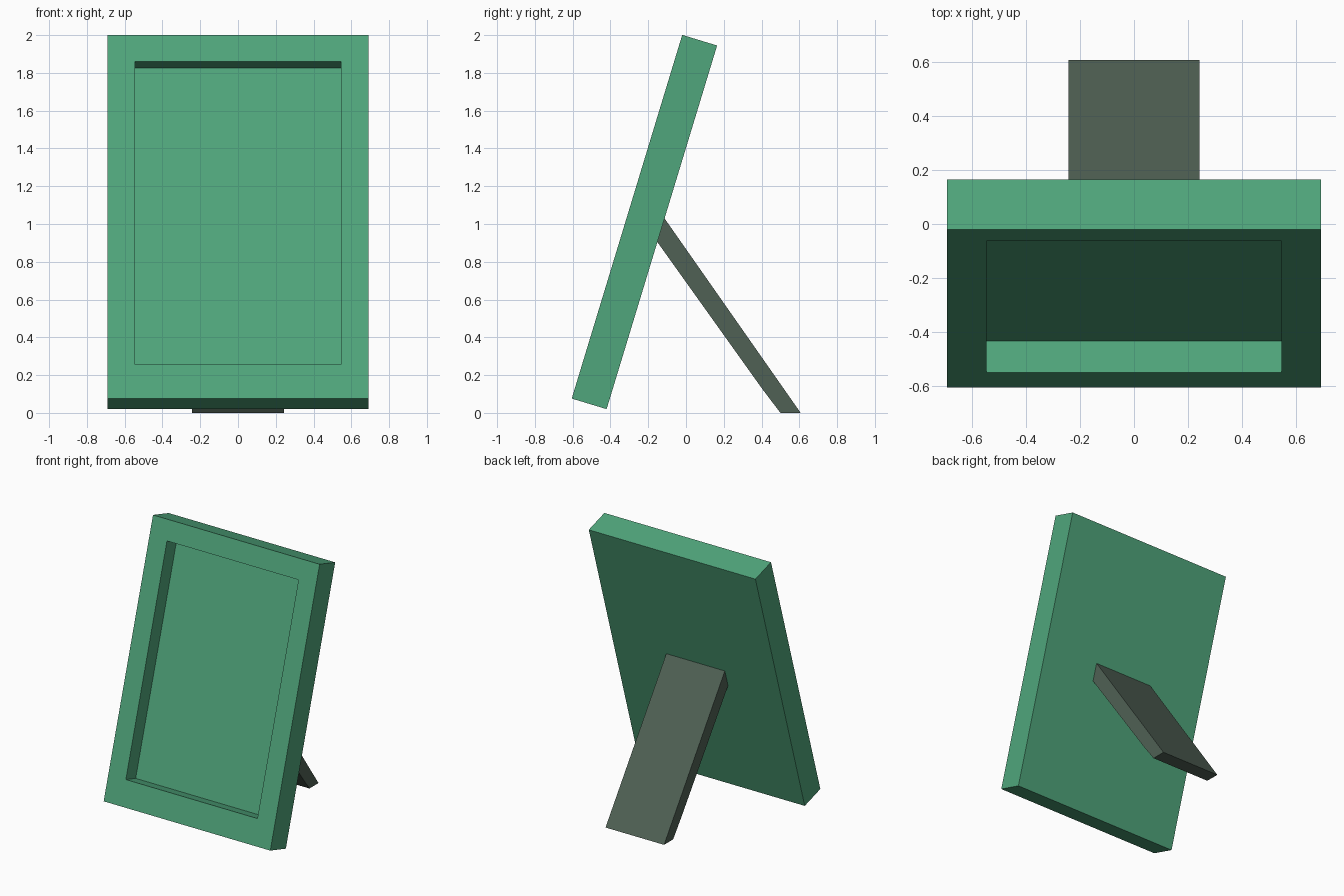
import bpy, bmesh, math
from mathutils import Matrix, Vector

if "Cube" in bpy.data.objects:
    bpy.data.objects.remove(bpy.data.objects["Cube"])


def make_object(name, bm, colour):
    bmesh.ops.recalc_face_normals(bm, faces=bm.faces)
    mesh = bpy.data.meshes.new(name)
    bm.to_mesh(mesh)
    bm.free()
    mat = bpy.data.materials.new(name + "_colour")
    mat.diffuse_color = colour
    mat.use_nodes = True
    mat.node_tree.nodes["Principled BSDF"].inputs["Base Color"].default_value = mat.diffuse_color
    mesh.materials.append(mat)
    obj = bpy.data.objects.new(name, mesh)
    bpy.context.collection.objects.link(obj)
    return obj


# Frame: upright slab with a sunken picture panel, leaned back
WIDTH, THICK, HEIGHT = 1.383, 0.193, 2.012
RECESS_X, RECESS_LOW, RECESS_HIGH, DEPTH = 0.546, 0.189, 1.866, 0.122
LEAN = math.atan2(0.585, 1.925)

bm = bmesh.new()
bmesh.ops.create_cube(bm, size=1, matrix=Matrix.Translation((0, THICK / 2, HEIGHT / 2))
                      @ Matrix.Diagonal((WIDTH, THICK, HEIGHT, 1)))
front = min(bm.faces, key=lambda f: f.calc_center_median().y)
bmesh.ops.inset_individual(bm, faces=[front], thickness=0.1)
for v in front.verts:
    v.co.x = math.copysign(RECESS_X, v.co.x)
    v.co.z = RECESS_LOW if v.co.z < HEIGHT / 2 else RECESS_HIGH
panel = bmesh.ops.extrude_discrete_faces(bm, faces=[front])["faces"][0]
bmesh.ops.translate(bm, verts=panel.verts, vec=(0, DEPTH, 0))
frame = make_object("picture_frame", bm, (0.08, 0.38, 0.20, 1))
frame.rotation_euler.x = -LEAN
frame.location = (0, -0.605, 0.076)

# Easel stand: side profile extruded across its width
STAND_HALF = 0.243
profile = [(-0.114, 1.03), (-0.152, 0.905), (0.405, 0.125), (0.50, 0), (0.607, 0)]
bm = bmesh.new()
side = bm.faces.new([bm.verts.new((-STAND_HALF, y, z)) for y, z in profile])
ext = bmesh.ops.extrude_face_region(bm, geom=[side], use_keep_orig=True)["geom"]
bmesh.ops.translate(bm, vec=Vector((2 * STAND_HALF, 0, 0)),
                    verts=[g for g in ext if isinstance(g, bmesh.types.BMVert)])
make_object("easel_stand", bm, (0.08, 0.12, 0.09, 1))
